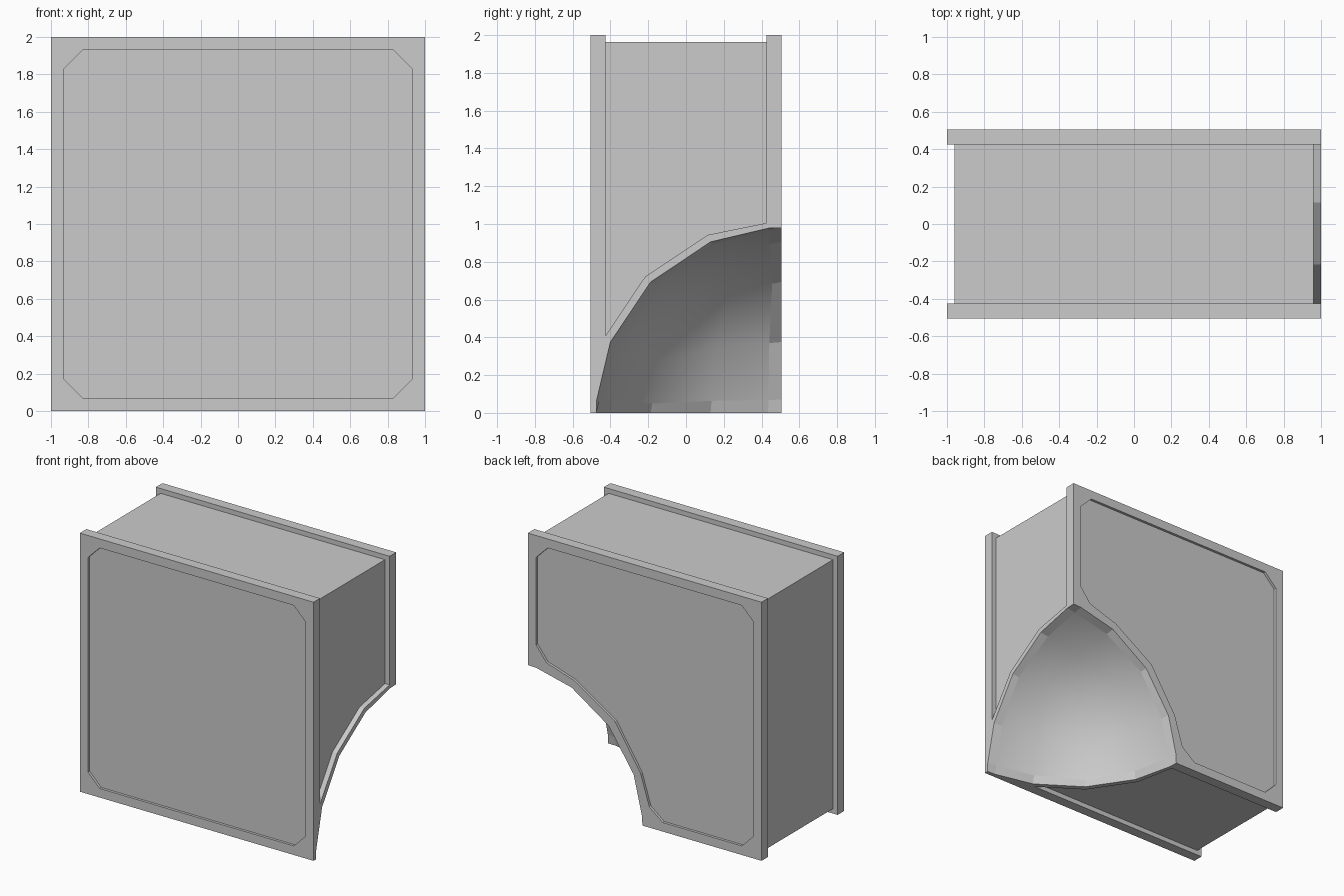
import bpy, bmesh, math
from mathutils import Vector

if "Cube" in bpy.data.objects:
    bpy.data.objects.remove(bpy.data.objects["Cube"])

HALF_Y, INNER_Y = 0.505, 0.425      # plate outer and inner faces
CORNER = Vector((1, HALF_Y, 0))     # centre of the spherical cut-out


def add_object(name, bm):
    bmesh.ops.recalc_face_normals(bm, faces=bm.faces[:])
    mesh = bpy.data.meshes.new(name)
    bm.to_mesh(mesh)
    bm.free()
    obj = bpy.data.objects.new(name, mesh)
    bpy.context.collection.objects.link(obj)
    return obj


def prism(name, pts, axis, lo, hi):
    """Extrude a 2D outline along one axis (0, 1 or 2)."""
    bm = bmesh.new()
    verts = []
    for p in pts:
        co = list(p)
        co.insert(axis, lo)
        verts.append(bm.verts.new(co))
    face = bm.faces.new(verts)
    ext = bmesh.ops.extrude_face_region(bm, geom=[face])["geom"]
    move = [0, 0, 0]
    move[axis] = hi - lo
    bmesh.ops.translate(bm, vec=move,
                        verts=[g for g in ext if isinstance(g, bmesh.types.BMVert)])
    return add_object(name, bm)


def rect(x, z0, z1):
    return [(-x, z0), (x, z0), (x, z1), (-x, z1)]


def combine(target, other, operation):
    mod = target.modifiers.new(operation, 'BOOLEAN')
    mod.operation, mod.solver, mod.object = operation, 'EXACT', other
    bpy.context.view_layer.objects.active = target
    bpy.ops.object.modifier_apply(modifier=mod.name)
    bpy.data.objects.remove(other)


# core between the two plates
block = prism("corner_block", rect(0.96, 0.037, 1.963), 1, -0.45, 0.45)

# front and back plates
for lo, hi in ((-HALF_Y, -INNER_Y), (INNER_Y, HALF_Y)):
    combine(block, prism("plate", rect(1, 0, 2), 1, lo, hi), 'UNION')

# raised rims around the cut-out, on the right side and on the underside
R = 1.02
arc = [(HALF_Y - R * math.cos(a), R * math.sin(a))
       for a in (math.radians(d) for d in (22.5, 45, 67.5))]
side = [(0.45, 0), (-0.45, 0)] + arc + [(0.45, 1.01)]
combine(block, prism("side_rim", side, 0, 0.9, 1), 'UNION')
combine(block, prism("bottom_rim", [(1 - z, y) for y, z in side], 2, 0, 0.1), 'UNION')

# shallow recessed panels; the back one follows the cut-out
top = [(0.83, 1.93), (-0.83, 1.93), (-0.93, 1.83), (-0.93, 0.17), (-0.83, 0.07)]
front_panel = top + [(0.83, 0.07), (0.93, 0.17), (0.93, 1.83)]
curve = [(1.155, 0.07), (1.04, 0.16), (0.965, 0.4), (0.745, 0.745),
         (0.4, 0.965), (0.16, 1.04), (0.07, 1.155)]
back_panel = top + [(1 - d, z) for d, z in curve] + [(0.93, 1.83)]
DEPTH = 0.02
combine(block, prism("front_recess", front_panel, 1, -0.6, -HALF_Y + DEPTH), 'DIFFERENCE')
combine(block, prism("back_recess", back_panel, 1, HALF_Y - DEPTH, 0.6), 'DIFFERENCE')

# spherical cut-out: quad sphere with a flat band next to the axis planes
bm = bmesh.new()
bmesh.ops.create_cube(bm, size=2)
bmesh.ops.subdivide_edges(bm, edges=bm.edges[:], cuts=5, use_grid_fill=True)
angles = (0, 4.1, 22.5, 45)
band = set()
for v in bm.verts:
    steps = [round(c * 3) for c in v.co]
    if 0 in steps:
        band.add(v)
    direction = Vector([math.copysign(math.tan(math.radians(angles[abs(s)])), s)
                        if s else 0 for s in steps])
    v.co = CORNER + direction.normalized() * (0.98 if 0 in steps else 0.968)
for f in bm.faces:
    f.smooth = not any(v in band for v in f.verts)
combine(block, add_object("sphere_cutter", bm), 'DIFFERENCE')
